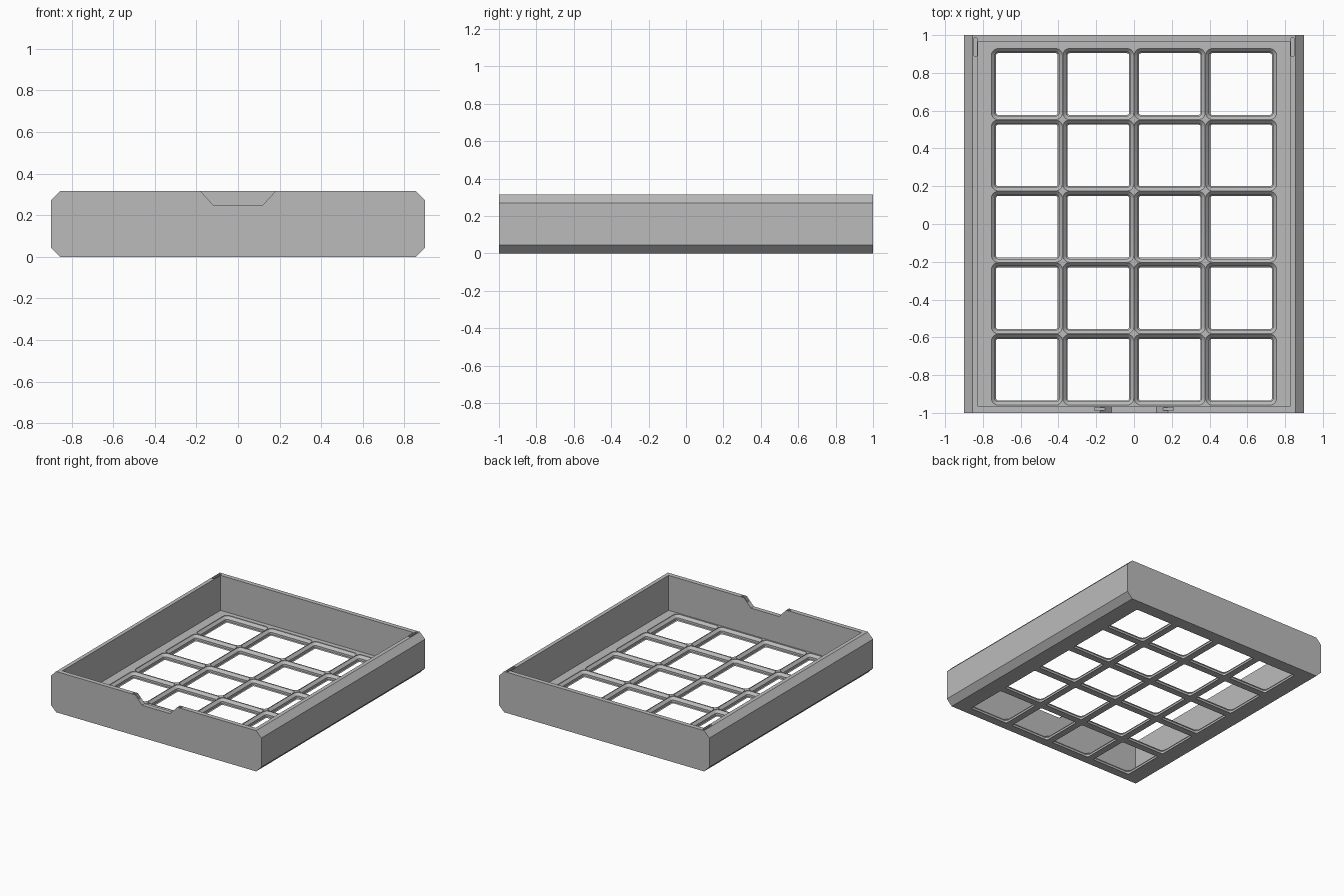
import bpy, bmesh, math

if "Cube" in bpy.data.objects:
    bpy.data.objects.remove(bpy.data.objects["Cube"], do_unlink=True)

W, L, H = 0.9, 1.0, 0.315      # half width, half length, height
BEVEL = FLOOR = 0.045
PITCH = 0.378

grey = bpy.data.materials.new("mid grey")
grey.use_nodes = True
grey.diffuse_color = (0.5, 0.5, 0.5, 1)
grey.node_tree.nodes["Principled BSDF"].inputs["Base Color"].default_value = (0.5, 0.5, 0.5, 1)


def loft(bm, rings):
    """Skin a closed solid through rings of equal length."""
    rows = [[bm.verts.new(p) for p in ring] for ring in rings]
    n = len(rows[0])
    for a, b in zip(rows, rows[1:]):
        for i in range(n):
            j = (i + 1) % n
            bm.faces.new((a[i], a[j], b[j], b[i]))
    bm.faces.new(rows[0][::-1])
    bm.faces.new(rows[-1])


def box(bm, x0, x1, y0, y1, z0, z1):
    loft(bm, [[(x0, y0, z), (x1, y0, z), (x1, y1, z), (x0, y1, z)] for z in (z0, z1)])


def along_y(bm, profile, y0, y1):
    loft(bm, [[(x, y, z) for x, z in profile] for y in (y0, y1)])


def rounded_square(cx, cy, z, half, radius, steps=5):
    pts = []
    for quarter, (sx, sy) in enumerate([(1, 1), (-1, 1), (-1, -1), (1, -1)]):
        for k in range(steps + 1):
            a = (quarter + k / steps) * math.pi / 2
            pts.append((cx + sx * (half - radius) + radius * math.cos(a),
                        cy + sy * (half - radius) + radius * math.sin(a), z))
    return pts


def make(name, bm):
    bmesh.ops.recalc_face_normals(bm, faces=bm.faces)
    mesh = bpy.data.meshes.new(name)
    bm.to_mesh(mesh)
    bm.free()
    obj = bpy.data.objects.new(name, mesh)
    bpy.context.collection.objects.link(obj)
    mesh.materials.append(grey)
    return obj


# Tray body: block with bevelled long edges
bm = bmesh.new()
b = BEVEL
along_y(bm, [(-W + b, 0), (W - b, 0), (W, b), (W, H - b),
             (W - b, H), (-W + b, H), (-W, H - b), (-W, b)], -L, L)
tray = make("tray", bm)

cutters = []

# Inside of the tray
bm = bmesh.new()
box(bm, -0.825, 0.825, -0.965, 0.965, FLOOR, H + 0.1)
cutters.append(make("cavity_cutter", bm))

# Floor windows with a stepped, rounded funnel section: z, half size, radius
section = [(-0.02, 0.163, 0.01), (0, 0.163, 0.01), (0.006, 0.1695, 0.017),
           (0.0225, 0.1695, 0.017), (0.041, 0.188, 0.036), (0.08, 0.188, 0.036)]
bm = bmesh.new()
for col in range(4):
    for row in range(5):
        cx, cy = (col - 1.5) * PITCH, (row - 2) * PITCH - 0.015
        loft(bm, [rounded_square(cx, cy, *s) for s in section])
cutters.append(make("window_cutter", bm))

# Finger notch in the front wall
bm = bmesh.new()
along_y(bm, [(-0.12, 0.25), (0.12, 0.25), (0.21, H + 0.032), (-0.21, H + 0.032)], -1.1, -0.9)
cutters.append(make("notch_cutter", bm))

# Slots in the rim: beside the notch and at both back corners
bm = bmesh.new()
box(bm, -0.21, 0.21, -0.988, -0.972, H - 0.03, H + 0.1)
for side in (-1, 1):
    x0, x1 = sorted((side * 0.83, side * 0.848))
    box(bm, x0, x1, 0.89, 0.985, H - 0.03, H + 0.1)
cutters.append(make("slot_cutter", bm))

for cutter in cutters:
    mod = tray.modifiers.new(cutter.name, "BOOLEAN")
    mod.operation = "DIFFERENCE"
    mod.solver = "EXACT"
    mod.object = cutter

# Keep the cut result and drop the cutters
bpy.context.view_layer.update()
tray.data = bpy.data.meshes.new_from_object(tray.evaluated_get(bpy.context.evaluated_depsgraph_get()))
tray.modifiers.clear()
for cutter in cutters:
    bpy.data.objects.remove(cutter, do_unlink=True)

bpy.context.view_layer.objects.active = tray
tray.select_set(True)
bpy.ops.object.shade_smooth_by_angle(angle=math.radians(25))
